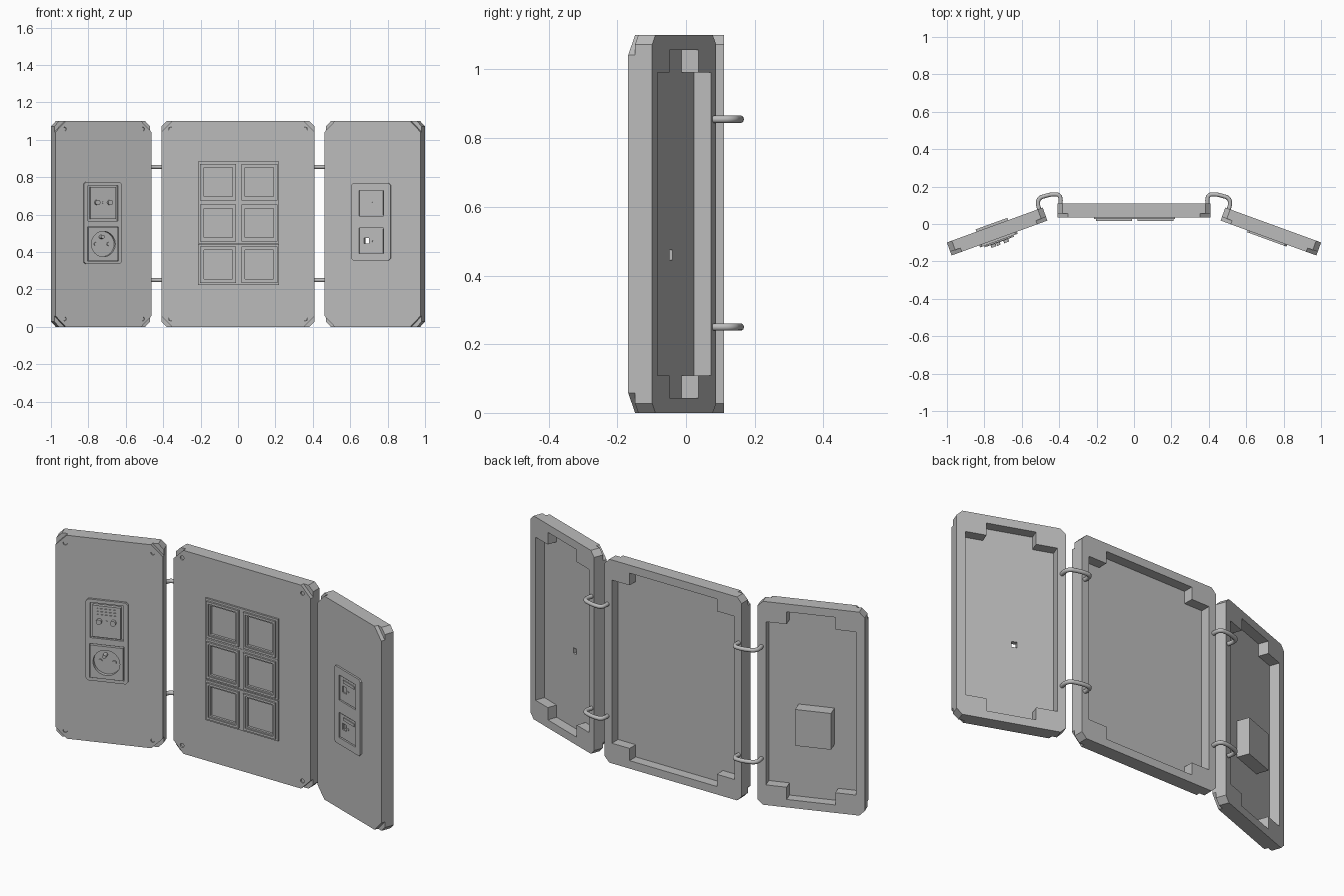
import bpy, math
from mathutils import Matrix

if "Cube" in bpy.data.objects:
    bpy.data.objects.remove(bpy.data.objects["Cube"], do_unlink=True)

grey = bpy.data.materials.new("plain_grey")
grey.use_nodes = True
grey.diffuse_color = (0.5, 0.5, 0.5, 1)
grey.node_tree.nodes["Principled BSDF"].inputs["Base Color"].default_value = (0.5, 0.5, 0.5, 1)

HEIGHT, SKIN, DEPTH = 1.10, 0.021, 0.074


def rect(cx, cz, hw, hh, c=0.0):
    """Rectangle outline with optional chamfered corners."""
    if c == 0:
        return [(cx - hw, cz - hh), (cx + hw, cz - hh), (cx + hw, cz + hh), (cx - hw, cz + hh)]
    pts = []
    for sx, sz in ((-1, -1), (1, -1), (1, 1), (-1, 1)):
        a = (cx + sx * (hw - c), cz + sz * hh)
        b = (cx + sx * hw, cz + sz * (hh - c))
        pts += [a, b] if sx * sz > 0 else [b, a]
    # order the corners counter-clockwise
    return sorted(pts, key=lambda p: math.atan2((p[1] - cz) / hh, (p[0] - cx) / hw))


def circle(cx, cz, r, n=24):
    return [(cx + r * math.cos(2 * math.pi * i / n), cz + r * math.sin(2 * math.pi * i / n)) for i in range(n)]


def cross(cx, cz, hw, hh, bx, bz):
    """Rectangle with a square block left standing in each corner."""
    pts = []
    for sx, sz in ((-1, -1), (1, -1), (1, 1), (-1, 1)):
        k = [(sx * hw, sz * (hh - bz)), (sx * (hw - bx), sz * (hh - bz)), (sx * (hw - bx), sz * hh)]
        pts += k if sx * sz > 0 else k[::-1]
    return [(cx + x, cz + z) for x, z in pts]


def to_mesh(name, curve, matrix, smooth=False):
    tmp = bpy.data.objects.new(name + "_curve", curve)
    bpy.context.scene.collection.objects.link(tmp)
    dg = bpy.context.evaluated_depsgraph_get()
    mesh = bpy.data.meshes.new_from_object(tmp.evaluated_get(dg))
    bpy.data.objects.remove(tmp)
    bpy.data.curves.remove(curve)
    mesh.materials.clear()
    mesh.materials.append(grey)
    for p in mesh.polygons:
        p.use_smooth = smooth
        p.material_index = 0
    ob = bpy.data.objects.new(name, mesh)
    ob.matrix_world = matrix
    bpy.context.scene.collection.objects.link(ob)
    return ob


def plate(name, loops, y0, y1, frame):
    """Extrude outlines (first outer, the rest holes) from depth y0 to y1."""
    cu = bpy.data.curves.new(name, "CURVE")
    cu.dimensions, cu.fill_mode, cu.extrude = "2D", "BOTH", (y1 - y0) / 2
    for loop in loops:
        sp = cu.splines.new("POLY")
        sp.points.add(len(loop) - 1)
        for p, (x, z) in zip(sp.points, loop):
            p.co = (x, z, 0, 1)
        sp.use_cyclic_u = True
    stand = Matrix.Translation((0, (y0 + y1) / 2, 0)) @ Matrix.Rotation(math.pi / 2, 4, "X")
    return to_mesh(name, cu, frame @ stand)


def panel(name, hw, frame, screws=True, holes=()):
    """Front sheet with deep corner cuts, on a hollow frame with corner blocks."""
    mid = HEIGHT / 2
    loops = [rect(0, mid, hw, mid, 0.058)] + list(holes)
    if screws:
        spots = [(sx * (hw - 0.05), mid + sz * (mid - 0.043)) for sx in (-1, 1) for sz in (-1, 1)]
        loops += [circle(x, z, 0.011, 16) for x, z in spots]
        for i, (x, z) in enumerate(spots):
            plate(f"{name}_screw_{i}", [circle(x, z, 0.0105, 16)], 0.006, SKIN, frame)
    plate(name + "_front_sheet", loops, 0, SKIN, frame)
    plate(name + "_back_frame", [rect(0, mid, hw, mid, 0.028),
          cross(0, mid, hw - 0.044, mid - 0.043, 0.105, 0.066)], SKIN, DEPTH, frame)


centre = Matrix.Translation((0, 0.036, 0))
turn = math.radians(20)
right = Matrix.Translation((-0.719, -0.075, 0)) @ Matrix.Rotation(turn, 4, "Z")
left = Matrix.Translation((0.719, -0.075, 0)) @ Matrix.Rotation(-turn, 4, "Z")
jack_u, jack_z = -0.034, (0.46, 0.662)

# Three panels
panel("centre_panel", 0.41, centre)
panel("right_panel", 0.2725, right)
panel("left_panel", 0.2725, left, screws=False, holes=[rect(jack_u, jack_z[0], 0.014, 0.015)])

# Centre panel: three rows of two square frames
for row, z in enumerate((0.333, 0.555, 0.774)):
    cells = (-0.106, 0.114)
    plate(f"row_base_{row}", [rect(0.003, z, 0.217, 0.109)] + [rect(x, z, 0.083, 0.083) for x in cells],
          -0.010, 0, centre)
    for col, x in enumerate(cells):
        plate(f"square_rim_{row}_{col}", [rect(x, z, 0.096, 0.098), rect(x, z, 0.084, 0.086)],
              -0.020, 0, centre)
        plate(f"square_inner_step_{row}_{col}", [rect(x, z, 0.084, 0.086), rect(x, z, 0.076, 0.078)],
              -0.013, 0, centre)

# Right panel: cover plate with a control unit above a round socket
u, sock_z, unit_z = -0.008, 0.443, 0.662
plate("socket_cover", [rect(u, 0.555, 0.107, 0.22, 0.012), rect(u, sock_z, 0.088, 0.092),
      rect(u, unit_z, 0.085, 0.095)], -0.012, 0, right)
plate("socket_face", [rect(u, sock_z, 0.084, 0.088), circle(u, sock_z, 0.068, 32)], -0.020, 0, right)
for i, s in enumerate((-1, 1)):
    plate(f"socket_contact_{i}", [circle(u + s * 0.036, sock_z, 0.010, 12)], -0.006, 0, right)
    plate(f"control_knob_{i}", [circle(u + s * 0.036, unit_z + 0.003, 0.014, 16)], -0.035, 0, right)
plate("socket_earth_pin", [circle(u - 0.008, sock_z + 0.038, 0.010, 12)], -0.035, 0, right)
plate("control_face", [rect(u, unit_z, 0.072, 0.085)], -0.018, 0, right)
plate("control_centre_dot", [circle(u, unit_z + 0.003, 0.006, 12)], -0.022, 0, right)
for i in range(3):
    plate(f"control_bar_{i}", [rect(u, unit_z + 0.036 + i * 0.016, 0.048, 0.003)], -0.021, 0, right)

# Back box behind the socket
plate("socket_back_box", [rect(-0.014, sock_z, 0.091, 0.098)], SKIN, DEPTH + 0.013, right)

# Left panel: cover plate with two jack units
plate("jack_cover", [rect(-0.006, 0.562, 0.112, 0.207, 0.012)] +
      [rect(-0.004, z, 0.070, 0.068) for z in jack_z], -0.010, 0, left)
for i, z in enumerate(jack_z):
    plate(f"jack_face_{i}", [rect(-0.004, z, 0.066, 0.064), rect(jack_u, z, 0.016, 0.017)],
          -0.006, 0, left)
    plate(f"jack_label_strip_{i}", [rect(0.006, z + 0.044, 0.048, 0.008)], -0.010, 0, left)
    plate(f"jack_light_{i}", [circle(-0.002, z, 0.006, 10)], -0.009, 0, left)

# Four bent wire hinges joining the panels at the back
PATH = ((0.394, 0.095), (0.393, 0.135), (0.401, 0.153), (0.418, 0.158),
        (0.484, 0.147), (0.503, 0.138), (0.513, 0.118), (0.505, 0.070))
for side, s in (("left", 1), ("right", -1)):
    for level, z in (("lower", 0.25), ("upper", 0.855)):
        cu = bpy.data.curves.new("hinge", "CURVE")
        cu.dimensions, cu.bevel_depth, cu.bevel_resolution, cu.use_fill_caps = "3D", 0.011, 3, True
        sp = cu.splines.new("BEZIER")
        sp.bezier_points.add(len(PATH) - 1)
        sp.resolution_u = 4
        for p, (x, y) in zip(sp.bezier_points, PATH):
            p.co = (s * x, y, z)
            p.handle_left_type = p.handle_right_type = "AUTO"
        to_mesh(f"{side}_{level}_hinge", cu, Matrix.Identity(4), smooth=True)
